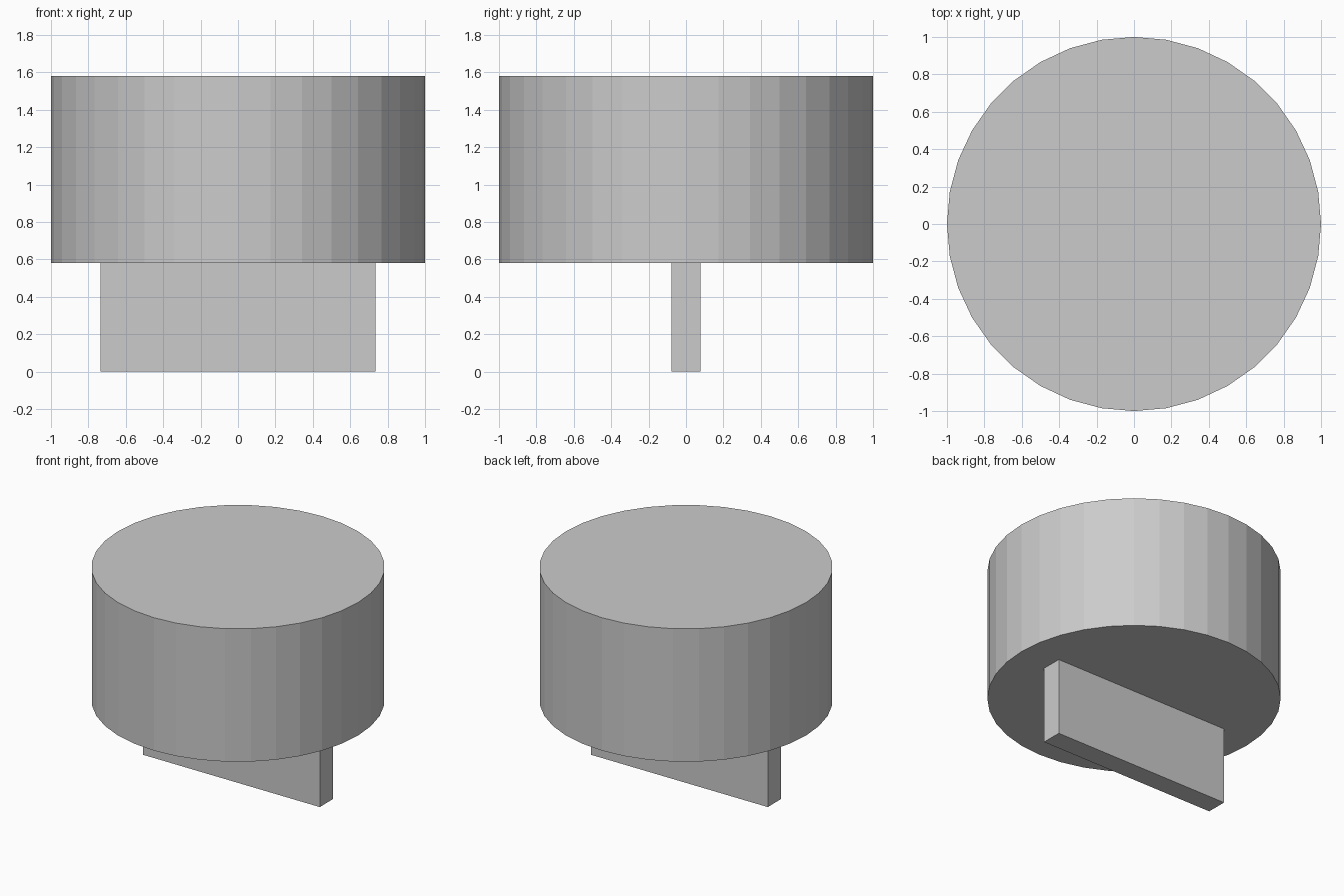
import bpy

if "Cube" in bpy.data.objects:
    bpy.data.objects.remove(bpy.data.objects["Cube"])

BLADE_H = 0.58   # height of the blade below the drum
DRUM_H = 1.0

# Round drum, 36 flat sides
bpy.ops.mesh.primitive_cylinder_add(vertices=36, radius=1.0, depth=DRUM_H,
                                    location=(0, 0, BLADE_H + DRUM_H / 2))
bpy.context.object.name = "drum"

# Thin upright blade under the drum
bpy.ops.mesh.primitive_cube_add(size=1, location=(0, 0, BLADE_H / 2))
blade = bpy.context.object
blade.name = "blade"
blade.scale = (1.47, 0.156, BLADE_H)
bpy.ops.object.transform_apply(location=False, rotation=False, scale=True)
